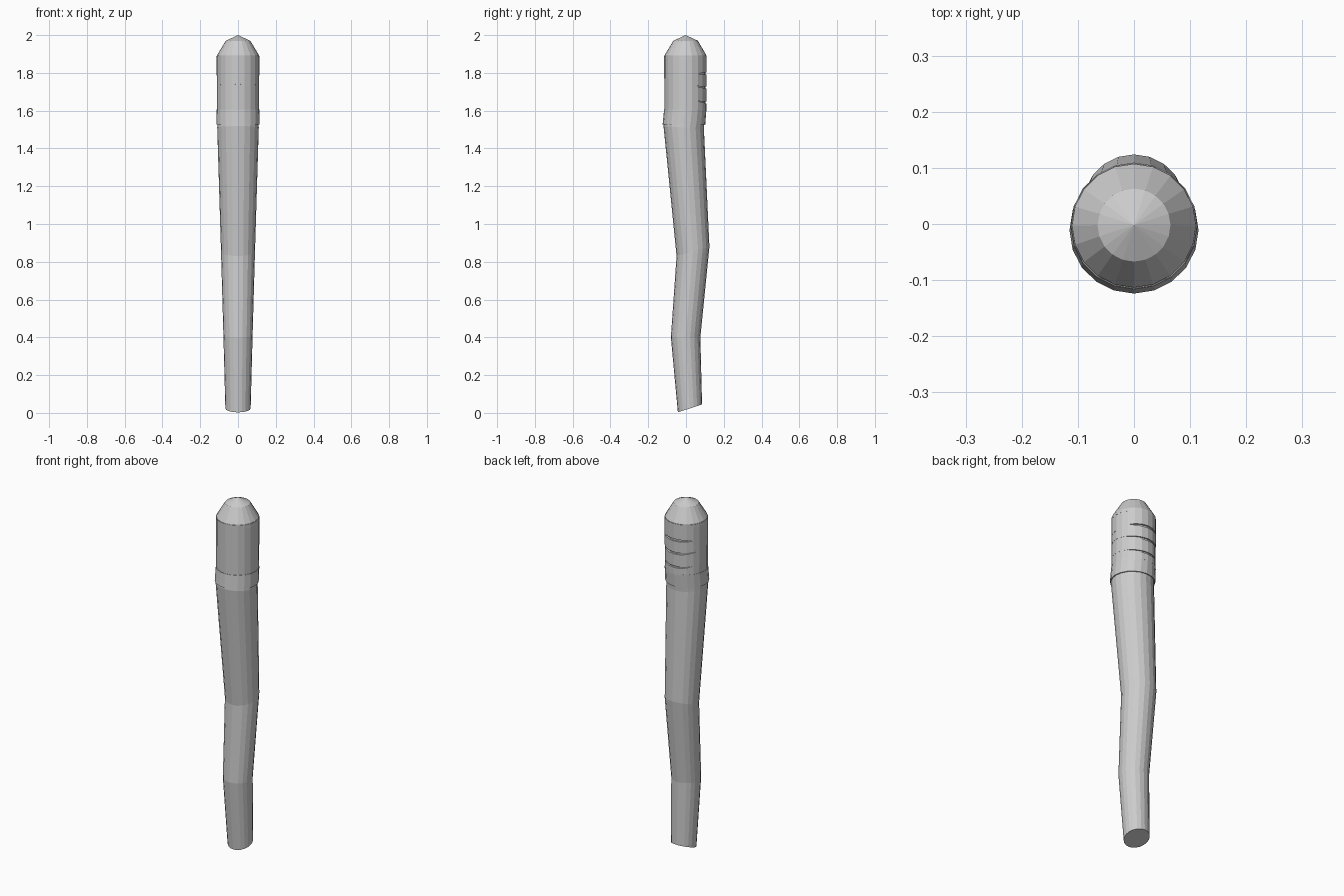
import bpy, bmesh, math

if "Cube" in bpy.data.objects:
    bpy.data.objects.remove(bpy.data.objects["Cube"])

SIDES = 20


def tube(name, rings):
    """Loft closed rings given as (z, centre y, radius x, radius y, slope of z along y)."""
    bm = bmesh.new()
    loops = []
    for z, cy, rx, ry, slope in rings:
        loop = []
        for i in range(SIDES):
            a = 2 * math.pi * i / SIDES
            dy = ry * math.sin(a)
            loop.append(bm.verts.new((rx * math.cos(a), cy + dy, z + slope * dy)))
        loops.append(loop)
    for lo, hi in zip(loops, loops[1:]):
        for i in range(SIDES):
            j = (i + 1) % SIDES
            bm.faces.new((lo[i], lo[j], hi[j], hi[i]))
    bm.faces.new(loops[0][::-1])
    bmesh.ops.poke(bm, faces=[bm.faces.new(loops[-1])])
    mesh = bpy.data.meshes.new(name)
    bm.to_mesh(mesh)
    bm.free()
    obj = bpy.data.objects.new(name, mesh)
    bpy.context.collection.objects.link(obj)
    return obj


# Crooked tapering shaft
tube("shaft", [
    (0.024, 0.021, 0.067, 0.064, 0.33),
    (0.40, -0.002, 0.077, 0.078, 0.0),
    (0.855, 0.037, 0.09, 0.087, 0.28),
    (1.51, -0.012, 0.11, 0.107, -0.08),
    (1.60, -0.004, 0.106, 0.106, 0.0),
    (1.89, -0.003, 0.105, 0.105, 0.0),
])

# Grip wraps: overlapping at the front, with thin gaps opening at the back
# (front bottom, front top, back bottom, back top, radius)
wraps = [
    (1.59, 1.70, 1.60, 1.638, 0.111),
    (1.66, 1.77, 1.648, 1.716, 0.1115),
    (1.74, 1.82, 1.727, 1.790, 0.112),
    (1.77, 1.89, 1.803, 1.89, 0.1125),
]
for n, (fb, ft, bb, bt, r) in enumerate(wraps):
    tube(f"grip_wrap_{n + 1}", [
        ((f + b) / 2, -0.003, r, r, (b - f) / (2 * r))
        for f, b in ((fb, bb), (ft, bt))])

# Lower collar, following the bend of the shaft
tube("collar", [
    (1.527, -0.011, 0.115, 0.113, 0.0),
    (1.605, -0.004, 0.113, 0.112, 0.0),
])

# Domed end cap
cap = tube("end_cap", [
    (1.875, -0.003, 0.113, 0.112, 0.0),
    (1.895, -0.003, 0.110, 0.110, 0.0),
    (1.97, -0.002, 0.065, 0.065, 0.0),
])
tip = max(cap.data.vertices, key=lambda v: v.co.z - v.co.xy.length)
tip.co.z = 2.0
